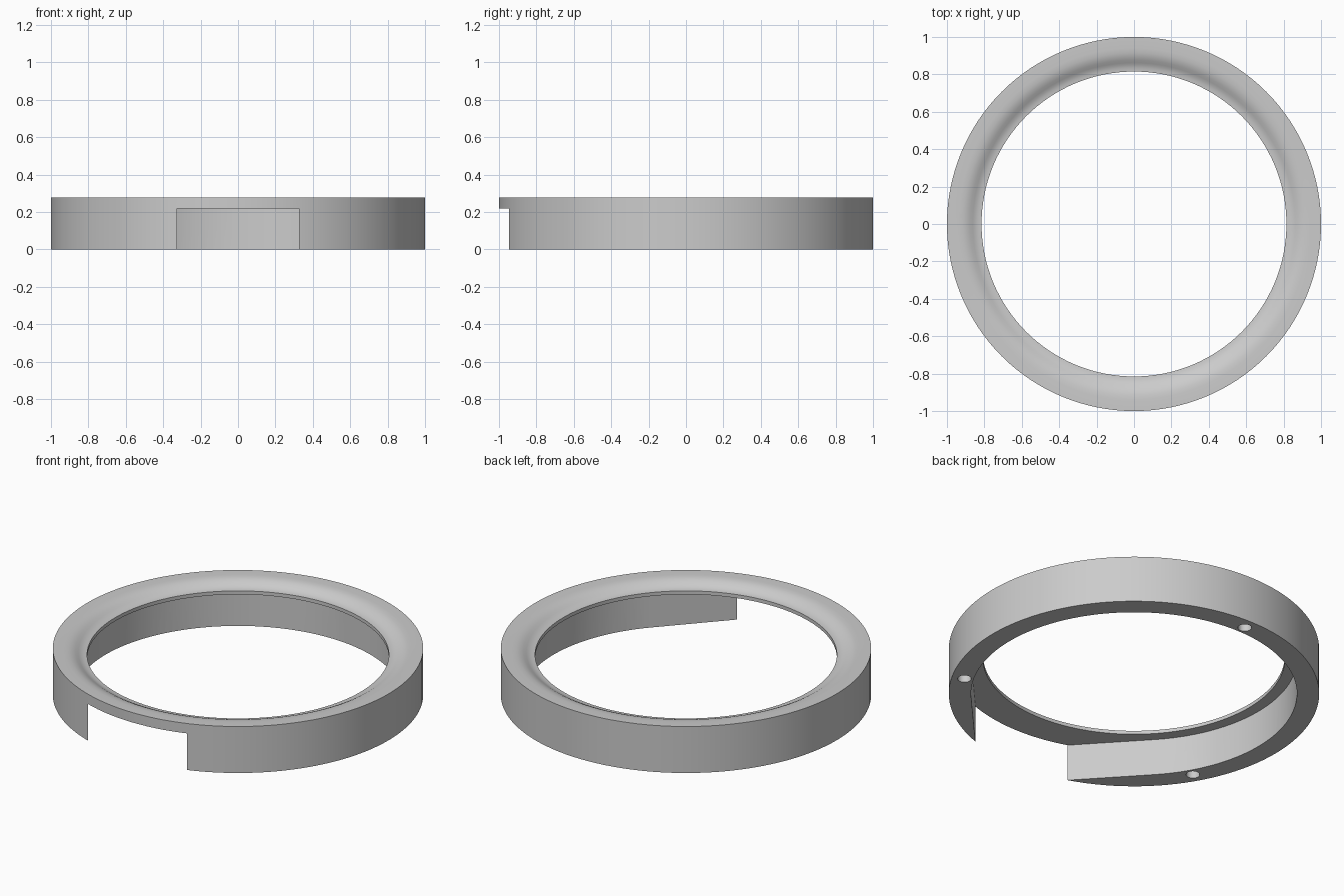
import bpy
import bmesh
from math import acos, atan2, cos, hypot, pi, radians, sin
from mathutils import Vector

cube = bpy.data.objects.get("Cube")
if cube:
    bpy.data.objects.remove(cube, do_unlink=True)

SEGMENTS = 128
HEIGHT = 0.277
CEILING = 0.218      # underside of the top lip
CAVITY_R = 0.88
NOTCH_X = 0.325      # half width of the front opening

grey = bpy.data.materials.new("plain_grey")
grey.use_nodes = True
grey.diffuse_color = (0.6, 0.6, 0.6, 1)
grey.node_tree.nodes["Principled BSDF"].inputs["Base Color"].default_value = (0.6, 0.6, 0.6, 1)


def finish(name, bm):
    bmesh.ops.recalc_face_normals(bm, faces=bm.faces[:])
    mesh = bpy.data.meshes.new(name)
    bm.to_mesh(mesh)
    bm.free()
    mesh.materials.append(grey)
    obj = bpy.data.objects.new(name, mesh)
    bpy.context.collection.objects.link(obj)
    return obj


def lathe(name, profile):
    """Revolve a closed (radius, z) profile around z."""
    bm = bmesh.new()
    rings = []
    for i in range(SEGMENTS):
        a = 2 * pi * i / SEGMENTS
        rings.append([bm.verts.new((r * cos(a), r * sin(a), z)) for r, z in profile])
    n = len(profile)
    for i, ring in enumerate(rings):
        after = rings[(i + 1) % SEGMENTS]
        for j in range(n):
            k = (j + 1) % n
            bm.faces.new((ring[j], after[j], after[k], ring[k]))
    return finish(name, bm)


def prism(name, outline, bottom, top):
    """Extrude a closed (x, y) outline upwards."""
    bm = bmesh.new()
    base = bm.faces.new([bm.verts.new((x, y, bottom)) for x, y in outline])
    extruded = bmesh.ops.extrude_face_region(bm, geom=[base])["geom"]
    verts = [g for g in extruded if isinstance(g, bmesh.types.BMVert)]
    bmesh.ops.translate(bm, verts=verts, vec=Vector((0, 0, top - bottom)))
    return finish(name, bm)


def circle(cx, cy, radius, count):
    return [(cx + radius * cos(2 * pi * i / count), cy + radius * sin(2 * pi * i / count))
            for i in range(count)]


# Ring with a softly dished top edge
ring = lathe("ring_body", [
    (1.0, 0), (1.0, HEIGHT), (0.94, HEIGHT), (0.915, 0.275), (0.895, 0.27),
    (0.877, 0.262), (0.862, 0.253), (0.849, 0.246), (0.836, 0.242),
    (0.825, 0.24), (0.815, 0.239), (0.815, 0)])

# Cavity below the lip: an arc whose ends run on as tangents to the front opening
tip_y = -(1 - NOTCH_X ** 2) ** 0.5
start = atan2(tip_y, NOTCH_X) + acos(CAVITY_R / hypot(NOTCH_X, tip_y))
sweep = pi - 2 * start
steps = 90
arc = [(CAVITY_R * cos(start + sweep * i / steps), CAVITY_R * sin(start + sweep * i / steps))
       for i in range(steps + 1)]
outline = arc + [(-NOTCH_X, tip_y), (-NOTCH_X, -1.2), (NOTCH_X, -1.2), (NOTCH_X, tip_y)]
cutters = [prism("cavity_cutter", outline, -0.1, CEILING)]

# Three blind holes in the underside
for degrees in (90, 210, 330):
    a = radians(degrees)
    cutters.append(prism("hole_cutter", circle(0.93 * cos(a), 0.93 * sin(a), 0.037, 32), -0.1, 0.12))

bpy.ops.object.select_all(action='DESELECT')
bpy.context.view_layer.objects.active = ring
ring.select_set(True)
for cutter in cutters:
    cutter.hide_render = True
    mod = ring.modifiers.new("cut", 'BOOLEAN')
    mod.operation = 'DIFFERENCE'
    mod.solver = 'EXACT'
    mod.object = cutter
    bpy.ops.object.modifier_apply(modifier=mod.name)
    bpy.data.objects.remove(cutter, do_unlink=True)

bpy.ops.object.shade_smooth_by_angle(angle=radians(30))
